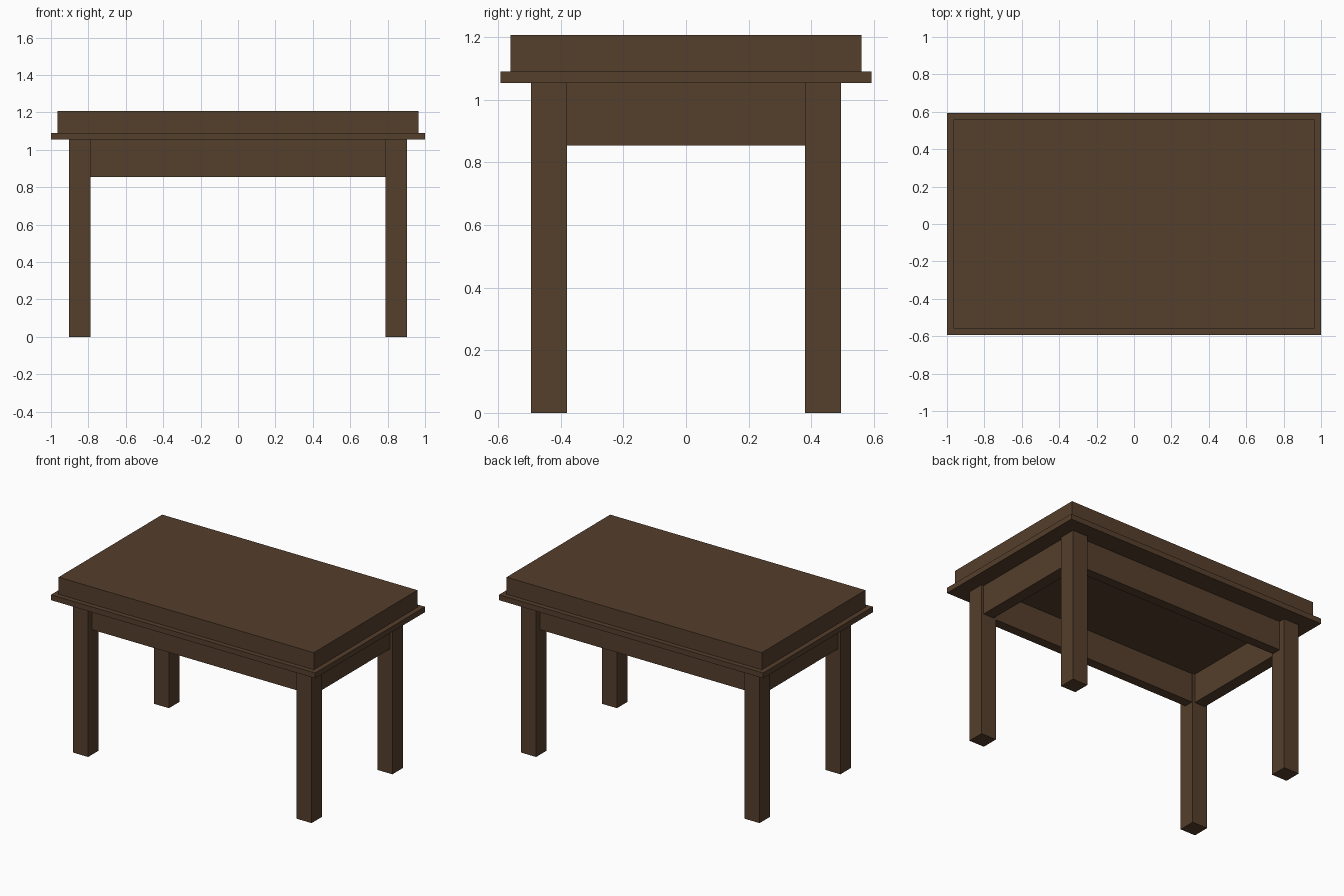
import bpy

if "Cube" in bpy.data.objects:
    bpy.data.objects.remove(bpy.data.objects["Cube"])

wood = bpy.data.materials.new("dark brown wood")
wood.diffuse_color = (0.09, 0.05, 0.025, 1.0)
wood.use_nodes = True
wood.node_tree.nodes["Principled BSDF"].inputs["Base Color"].default_value = wood.diffuse_color


def box(name, x, y, z):
    """Flat-sided box from (min, max) ranges on each axis."""
    bpy.ops.mesh.primitive_cube_add(size=1, location=[(a + b) / 2 for a, b in (x, y, z)])
    obj = bpy.context.object
    obj.name = name
    obj.scale = [b - a for a, b in (x, y, z)]
    bpy.ops.object.transform_apply(location=False, rotation=False, scale=True)
    obj.data.materials.append(wood)
    return obj


def span(centre, width):
    return (centre - width / 2, centre + width / 2)


LEG = 0.115            # leg thickness
LX, LY = 0.846, 0.437  # leg centres
PLATE_Z, SLAB_Z, TOP_Z = 1.054, 1.091, 1.208

# Tabletop: thin wide plate with a thick slab on it
box("top_plate", (-1, 1), (-0.593, 0.593), (PLATE_Z, SLAB_Z))
box("top_slab", (-0.966, 0.966), (-0.56, 0.56), (SLAB_Z, TOP_Z))

# Four square legs
for sx, side in ((-1, "left"), (1, "right")):
    for sy, end in ((-1, "front"), (1, "back")):
        box(f"{end}_{side}_leg", span(sx * LX, LEG), span(sy * LY, LEG), (0, PLATE_Z))

# Apron boards between the legs, set back from the leg faces
ax, ay = LX - LEG / 2, LY - LEG / 2
for s, end in ((-1, "front"), (1, "back")):
    box(f"{end}_apron", (-ax, ax), span(s * 0.418, 0.065), (0.854, PLATE_Z))
for s, side in ((-1, "left"), (1, "right")):
    box(f"{side}_apron", span(s * LX, 0.08), (-ay, ay), (0.854, PLATE_Z))
